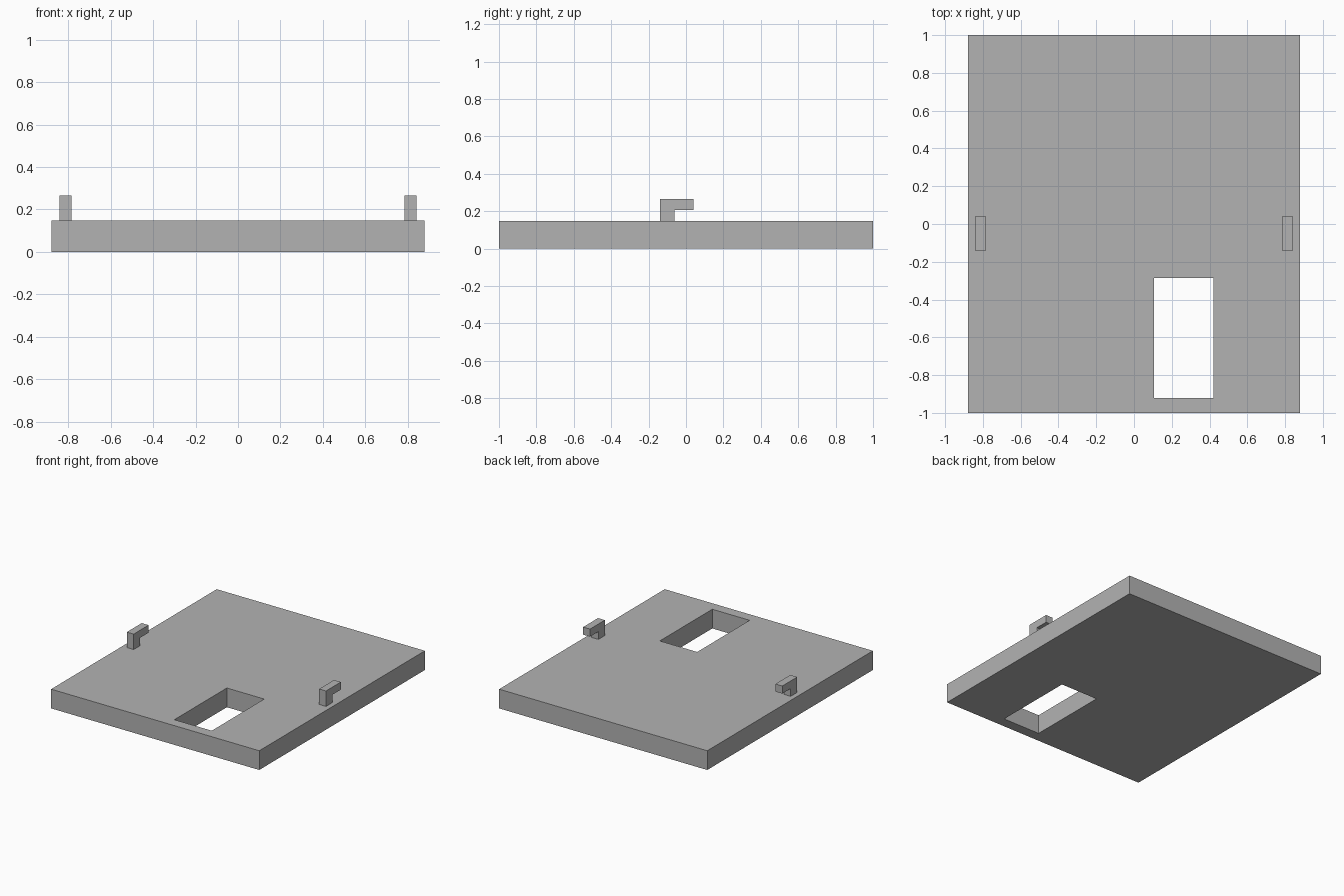
import bpy
import bmesh
from mathutils import Vector

cube = bpy.data.objects.get("Cube")
if cube:
    bpy.data.objects.remove(cube, do_unlink=True)

# Single grey material
GREY = (0.45, 0.45, 0.45, 1)
grey = bpy.data.materials.new("plain_grey")
grey.use_nodes = True
grey.diffuse_color = GREY
grey.node_tree.nodes["Principled BSDF"].inputs["Base Color"].default_value = GREY

PLATE_TOP = 0.147


def finish(bm, name):
    bmesh.ops.recalc_face_normals(bm, faces=bm.faces)
    mesh = bpy.data.meshes.new(name)
    bm.to_mesh(mesh)
    bm.free()
    mesh.materials.append(grey)
    obj = bpy.data.objects.new(name, mesh)
    bpy.context.collection.objects.link(obj)
    return obj


def extrude_faces(bm, offset):
    grown = bmesh.ops.extrude_face_region(bm, geom=bm.faces[:])
    verts = [v for v in grown["geom"] if isinstance(v, bmesh.types.BMVert)]
    bmesh.ops.translate(bm, verts=verts, vec=offset)


def rectangle(bm, x0, x1, y0, y1):
    corners = ((x0, y0), (x1, y0), (x1, y1), (x0, y1))
    return [bm.verts.new((x, y, 0)) for x, y in corners]


# Base plate: a frame of faces around the rectangular opening, extruded up
bm = bmesh.new()
outer = rectangle(bm, -0.88, 0.88, -1, 1)
inner = rectangle(bm, 0.106, 0.422, -0.92, -0.286)
for i in range(4):
    j = (i + 1) % 4
    bm.faces.new((outer[i], outer[j], inner[j], inner[i]))
extrude_faces(bm, Vector((0, 0, PLATE_TOP)))
finish(bm, "base_plate")

# Side hooks: an L profile in the y-z plane, extruded sideways
HOOK = ((-0.14, PLATE_TOP), (-0.062, PLATE_TOP), (-0.062, 0.207),
        (0.04, 0.207), (0.04, 0.265), (-0.14, 0.265))
for name, x0 in (("left_hook", 0.784), ("right_hook", -0.842)):
    bm = bmesh.new()
    bm.faces.new([bm.verts.new((x0, y, z)) for y, z in HOOK])
    extrude_faces(bm, Vector((0.058, 0, 0)))
    finish(bm, name)
